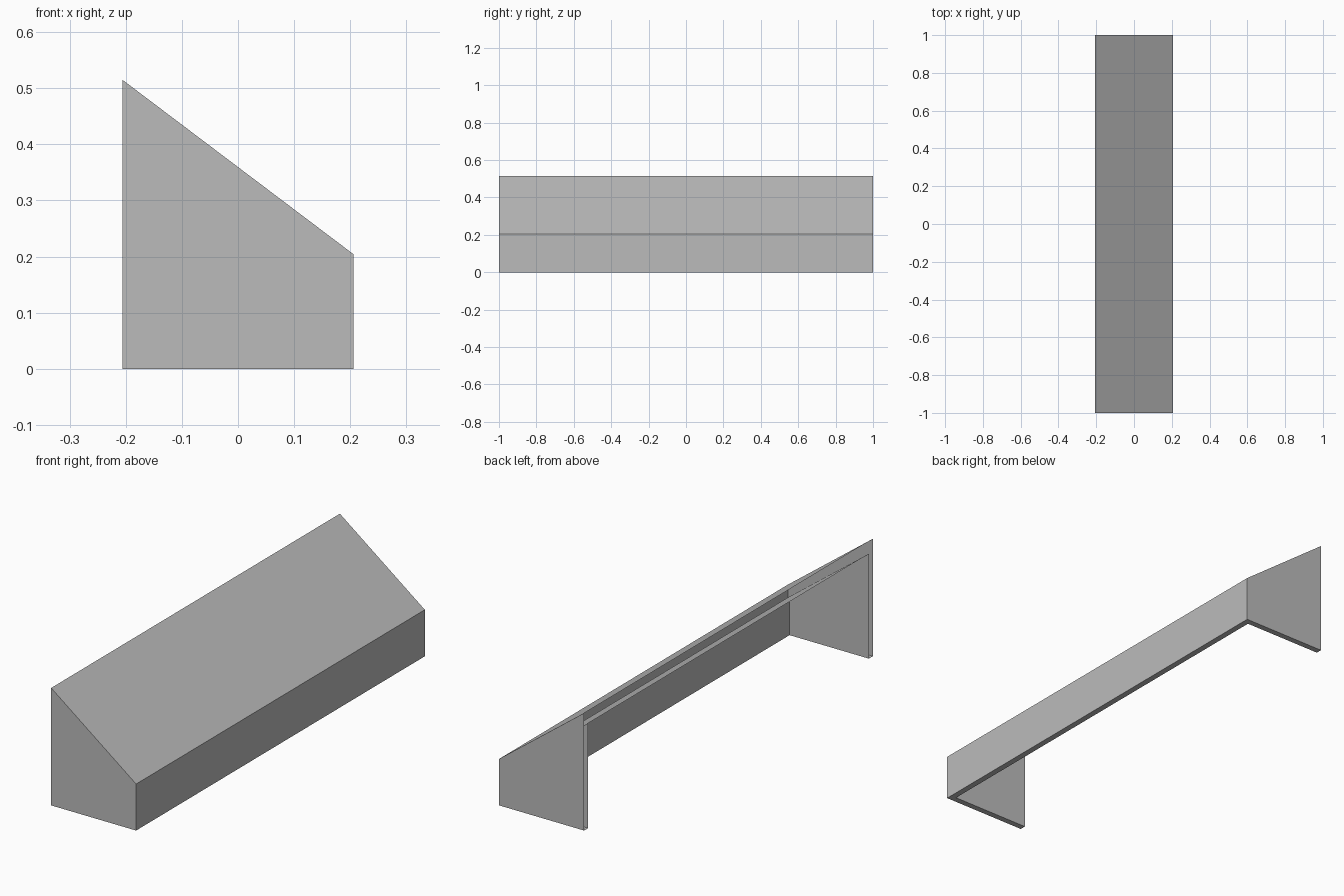
import bpy
import bmesh

cube = bpy.data.objects.get("Cube")
if cube:
    bpy.data.objects.remove(cube, do_unlink=True)

BACK, FRONT, HALF = -0.206, 0.206, 1.0   # open side, low wall, half length
HIGH, LOW = 0.515, 0.204                 # heights at the open side and low wall
T, DROP = 0.027, 0.055                   # wall gap, vertical gap under the roof
SLOPE = (HIGH - LOW) / (FRONT - BACK)

grey = bpy.data.materials.new("plain grey")
grey.use_nodes = True
colour = (0.5, 0.5, 0.5, 1)
grey.diffuse_color = colour
grey.node_tree.nodes["Principled BSDF"].inputs["Base Color"].default_value = colour


def finish(name, bm):
    mesh = bpy.data.meshes.new(name)
    bm.to_mesh(mesh)
    bm.free()
    mesh.materials.append(grey)
    obj = bpy.data.objects.new(name, mesh)
    bpy.context.collection.objects.link(obj)
    return obj


def shell(name, front, half, drop, inward=False):
    """Two end panels, a low wall and a sloped roof; open behind and below."""
    low = HIGH - SLOPE * (front - BACK) - drop
    profile = [(BACK, 0), (front, 0), (front, low), (BACK, HIGH - drop)]
    bm = bmesh.new()
    near, far = [[bm.verts.new((x, y, z)) for x, z in profile]
                 for y in (-half, half)]
    bm.faces.new(near)
    bm.faces.new(far[::-1])
    for i in (1, 2):
        bm.faces.new((near[i], far[i], far[i + 1], near[i + 1]))
    bm.normal_update()
    if inward:
        bmesh.ops.reverse_faces(bm, faces=bm.faces[:])
    return finish(name, bm)


# Outer and inner skins, with the gap between them left open at the back
shell("outer_shell", FRONT, HALF, 0)
shell("inner_shell", FRONT - T, HALF - T, DROP, inward=True)

# U-shaped rim closing the gap along the bottom
bm = bmesh.new()
outer, inner = [
    [bm.verts.new((x, y, 0)) for x, y in
     ((BACK, -h), (f, -h), (f, h), (BACK, h))]
    for f, h in ((FRONT, HALF), (FRONT - T, HALF - T))]
for i in range(3):
    bm.faces.new((outer[i], inner[i], inner[i + 1], outer[i + 1]))
finish("bottom_rim", bm)
